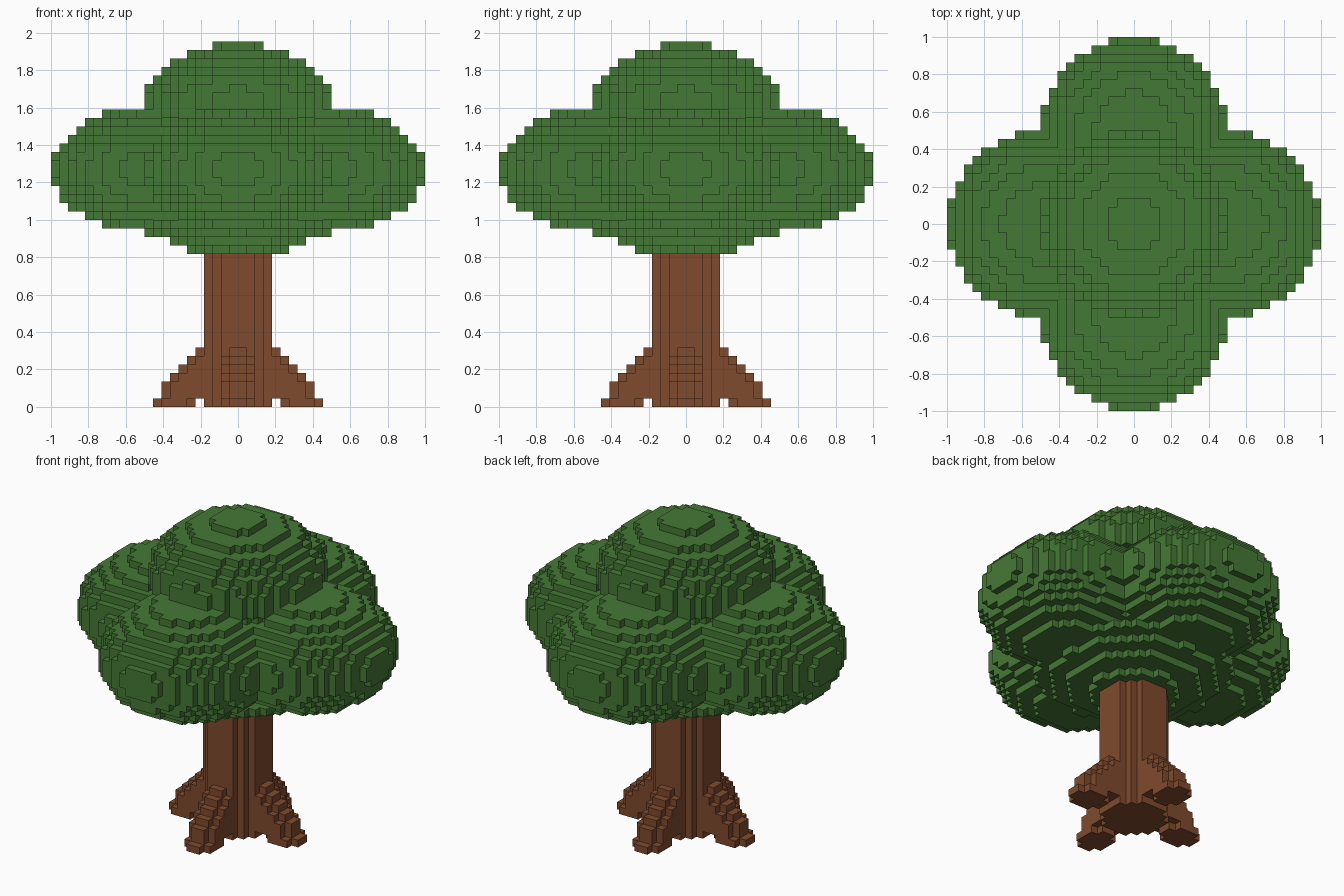
import bpy
import bmesh
from itertools import product

U = 1 / 22          # edge of one block

cube = bpy.data.objects.get("Cube")
if cube:
    bpy.data.objects.remove(cube, do_unlink=True)


def material(name, rgb):
    mat = bpy.data.materials.new(name)
    mat.use_nodes = True
    mat.diffuse_color = (*rgb, 1)
    mat.node_tree.nodes["Principled BSDF"].inputs["Base Color"].default_value = (*rgb, 1)
    return mat


def block_object(name, cells, mat):
    """Make the outer skin of a set of unit blocks."""
    bm = bmesh.new()
    verts = {}

    def vert(p):
        if p not in verts:
            verts[p] = bm.verts.new([c * U for c in p])
        return verts[p]

    for cell in cells:
        for axis, side in product(range(3), (0, 1)):
            near = list(cell)
            near[axis] += 2 * side - 1
            if tuple(near) in cells:
                continue
            corners = []
            for a, b in ((0, 0), (1, 0), (1, 1), (0, 1)):
                p = list(cell)
                p[axis] += side
                p[(axis + 1) % 3] += a
                p[(axis + 2) % 3] += b
                corners.append(vert(tuple(p)))
            bm.faces.new(corners if side else corners[::-1])
    mesh = bpy.data.meshes.new(name)
    bm.to_mesh(mesh)
    bm.free()
    mesh.materials.append(mat)
    obj = bpy.data.objects.new(name, mesh)
    bpy.context.collection.objects.link(obj)
    return obj


def ellipsoid(center, radius, height, rows):
    """Blocks whose middles lie inside an ellipsoid of revolution."""
    cx, cy, cz = center
    span = range(-24, 24)
    return {(x, y, z) for x, y, z in product(span, span, rows)
            if ((x + .5 - cx) ** 2 + (y + .5 - cy) ** 2) / radius ** 2
            + ((z + .5 - cz) / height) ** 2 <= 1}


# Crown: four side lobes, a top lobe and a shallow bowl underneath
crown = set()
for center in ((11, 0, 27.85), (-11, 0, 27.85), (0, 11, 27.85),
               (0, -11, 27.85), (0, 0, 35.46)):
    crown |= ellipsoid(center, 10.95, 7.31, range(18, 44))
crown |= ellipsoid((0, 0, 39.5), 21.73, 21.73, range(18, 22))

# Trunk: a round column reaching into the crown
wood = {(x, y, z) for x, y, z in product(range(-4, 4), range(-4, 4), range(20))
        if (x + .5) ** 2 + (y + .5) ** 2 < 16}

# Roots: four stepped buttresses with narrow outer edges and raised inner ends
for z, reach in enumerate((10, 9, 9, 8, 7, 6, 5)):
    start = 5 if z == 0 else 2
    for d in range(start, reach):
        narrow = d == reach - 1 or (z == 0 and d == start)
        half = 1 if narrow else 2
        for w in range(-half, half):
            wood |= {(d, w, z), (-d - 1, w, z), (w, d, z), (w, -d - 1, z)}

block_object("crown", crown, material("leaf green", (0.060, 0.190, 0.036)))
block_object("trunk_and_roots", wood, material("bark brown", (0.216, 0.069, 0.027)))
